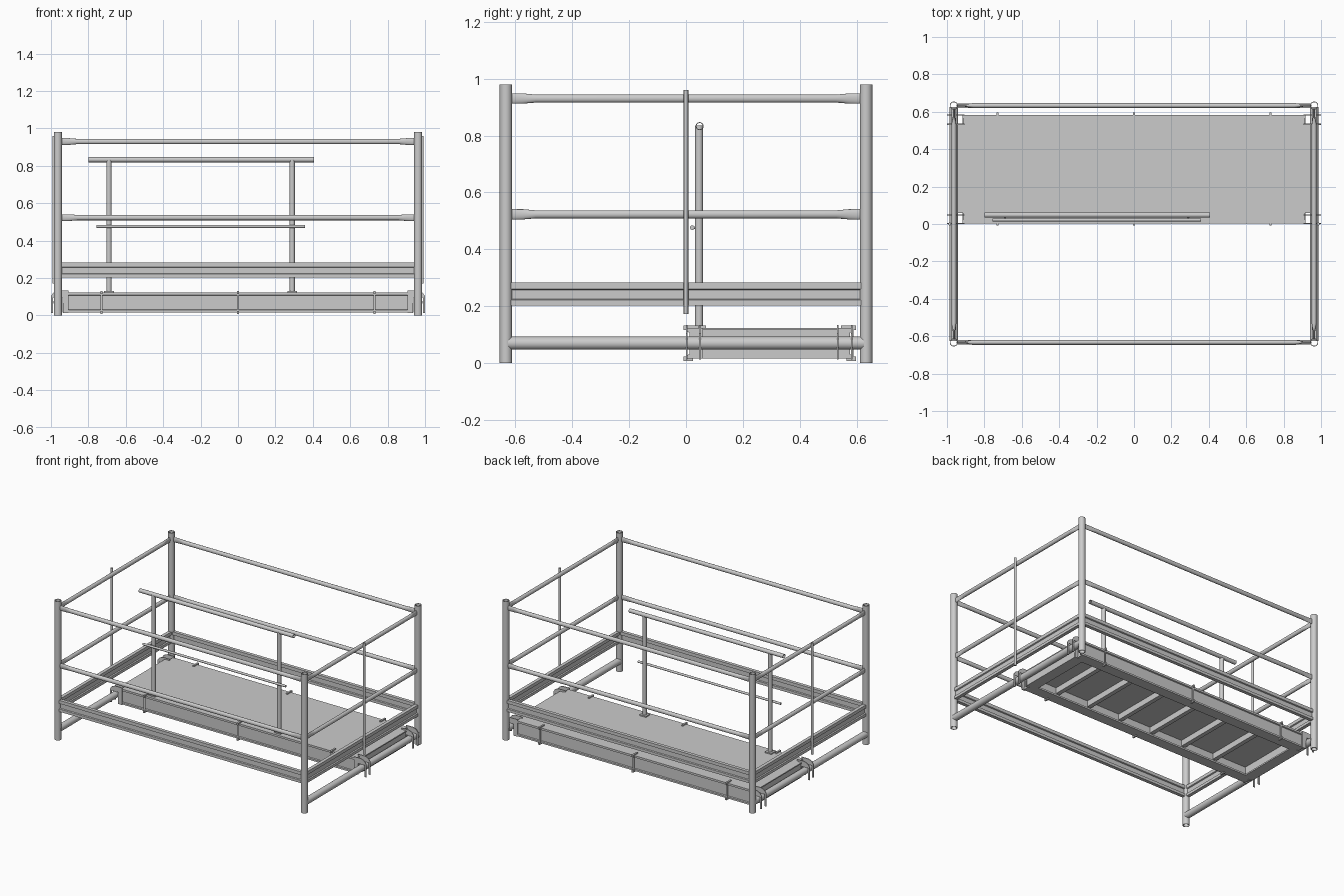
import bpy, bmesh, math

if "Cube" in bpy.data.objects:
    bpy.data.objects.remove(bpy.data.objects["Cube"])


def finish(name, bm, smooth=False):
    bmesh.ops.recalc_face_normals(bm, faces=bm.faces)
    me = bpy.data.meshes.new(name)
    bm.to_mesh(me)
    bm.free()
    ob = bpy.data.objects.new(name, me)
    bpy.context.collection.objects.link(ob)
    if smooth:
        bpy.ops.object.select_all(action='DESELECT')
        ob.select_set(True)
        bpy.context.view_layer.objects.active = ob
        bpy.ops.object.shade_smooth_by_angle(angle=math.radians(35))
    return ob


def place(axis, t, a, b):
    # axis x: (a,b)=(y,z); axis y: (x,z); axis z: (x,y)
    return {'x': (t, a, b), 'y': (a, t, b), 'z': (a, b, t)}[axis]


def prism(name, pts, axis, t0, t1):
    bm = bmesh.new()
    r0 = [bm.verts.new(place(axis, t0, *p)) for p in pts]
    r1 = [bm.verts.new(place(axis, t1, *p)) for p in pts]
    n = len(pts)
    for i in range(n):
        j = (i + 1) % n
        bm.faces.new((r0[i], r0[j], r1[j], r1[i]))
    bm.faces.new(r0)
    bm.faces.new(r1)
    return finish(name, bm)


def box(name, x0, x1, y0, y1, z0, z1):
    return prism(name, [(x0, y0), (x1, y0), (x1, y1), (x0, y1)], 'z', z0, z1)


def tube(name, axis, ca, cb, rings, loop=False, n=24):
    # rings: (position, radius a, radius b); loop joins last ring to first
    bm = bmesh.new()
    rs = []
    for t, ra, rb in rings:
        rs.append([bm.verts.new(place(axis, t, ca + ra * math.cos(2 * math.pi * i / n),
                                      cb + rb * math.sin(2 * math.pi * i / n)))
                   for i in range(n)])
    pairs = list(zip(rs, rs[1:])) + ([(rs[-1], rs[0])] if loop else [])
    for p, q in pairs:
        for i in range(n):
            j = (i + 1) % n
            bm.faces.new((p[i], p[j], q[j], q[i]))
    if not loop:
        bm.faces.new(rs[0])
        bm.faces.new(rs[-1])
    return finish(name, bm, True)


def pipe(name, axis, ca, cb, t0, t1, r, wall):
    i = r - wall
    return tube(name, axis, ca, cb, [(t0, r, r), (t1, r, r), (t1, i, i), (t0, i, i)], True)


def rail(name, axis, c, z, half):
    # round rail with flattened ends
    f, r = (0.006, 0.018), (0.014, 0.014)
    prof = [(half, f), (half - 0.045, f), (half - 0.09, r)]
    rings = [(-t, *s) for t, s in prof] + [(t, *s) for t, s in reversed(prof)]
    return tube(name, axis, c, z, rings)


PX, PY = 0.963, 0.633

# Corner posts
for sx in (-1, 1):
    for sy in (-1, 1):
        pipe("corner_post", 'z', sx * PX, sy * PY, 0, 0.98, 0.022, 0.004)

# Guard rails and toe boards on all four sides
toe = [(0.012, 0.203), (0.012, 0.222), (0.004, 0.225), (0.004, 0.257), (0.012, 0.260),
       (0.012, 0.283)]
for s in (-1, 1):
    for z in (0.93, 0.523):
        rail("long_guard_rail", 'x', s * PY, z, PX - 0.015)
        rail("short_guard_rail", 'y', s * PX, z, PY - 0.015)
    ring = toe + [(-d, z) for d, z in reversed(toe)]
    prism("long_toe_board", [(s * PY + d, z) for d, z in ring], 'x', -PX + 0.018, PX - 0.018)
    prism("short_toe_board", [(s * PX + d, z) for d, z in ring], 'y', -PY + 0.018, PY - 0.018)
    # Lower end tube and upright locking rod
    pipe("lower_end_tube", 'y', s * PX, 0.07, -PY + 0.008, PY - 0.008, 0.023, 0.004)
    tube("upright_rod", 'z', s * 0.985, 0, [(0.172, .008, .008), (0.96, .008, .008)], n=16)

# Deck plate with notched corners
Y0, Y1, YC = 0.004, 0.584, 0.294
prism("deck_plate", [(-0.915, Y0), (0.915, Y0), (0.915, 0.058), (0.943, 0.058),
                     (0.943, 0.53), (0.915, 0.53), (0.915, Y1), (-0.915, Y1),
                     (-0.915, 0.53), (-0.943, 0.53), (-0.943, 0.058), (-0.915, 0.058)],
      'z', 0.116, 0.124)

# Side beams with outward lips, and wide bottom flange
beam = [(0.290, 0.117), (0.290, 0.110), (0.282, 0.107), (0.282, 0.031), (0.290, 0.028),
        (0.290, 0.016), (0.215, 0.016), (0.215, 0.028), (0.272, 0.028), (0.272, 0.117)]
for s in (-1, 1):
    prism("deck_side_beam", [(YC + s * d, z) for d, z in beam], 'x', -0.918, 0.918)

# Deck end plates and cross ribs
for s in (-1, 1):
    box("deck_end_plate", s * 0.925, s * 0.937, 0.058, 0.53, 0.016, 0.117)
    box("deck_end_flange", s * 0.86, s * 0.93, 0.058, 0.53, 0.016, 0.026)
    box("deck_end_web", s * 0.905, s * 0.915, Y0 + 0.01, Y1 - 0.01, 0.016, 0.117)
for i in range(6):
    x = -0.65 + 0.26 * i
    box("deck_rib", x - 0.015, x + 0.015, 0.02, 0.568, 0.075, 0.117)

# Hooks over the end tubes: two plates per corner
hook = [(0.905, 0.014), (0.935, 0.014), (0.938, 0.095), (0.988, 0.095), (0.988, 0.012),
        (1.0, 0.012), (1.0, 0.104), (0.985, 0.124), (0.96, 0.134), (0.905, 0.134)]
for s in (-1, 1):
    for y in (0.0, 0.046, 0.53, 0.58):
        prism("deck_hook", [(s * x, z) for x, z in hook], 'y', y, y + 0.006)

# Clips wrapped round the deck edges
clip = [(0.25, 0.132), (0.303, 0.132), (0.303, 0.116), (0.294, 0.116), (0.294, 0.024),
        (0.303, 0.024), (0.303, 0.008), (0.27, 0.008), (0.27, 0.016), (0.289, 0.016),
        (0.289, 0.124), (0.25, 0.124)]
for x in (-0.73, 0, 0.73):
    for s in (-1, 1):
        prism("edge_clip", [(YC + s * d, z) for d, z in clip], 'x', x - 0.006, x + 0.006)

# Free-standing inner handrail
GY = 0.046
for x in (-0.69, 0.29):
    tube("handrail_post", 'z', x, GY, [(0.124, .014, .014), (0.835, .014, .014)])
    box("handrail_foot", x - 0.026, x + 0.026, 0.022, 0.07, 0.124, 0.132)
pipe("handrail_top", 'x', GY + 0.002, 0.833, -0.8, 0.405, 0.014, 0.003)
tube("handrail_mid_rod", 'x', 0.022, 0.476, [(-0.757, .008, .008), (0.358, .008, .008)], n=16)
for x in (-0.69, 0.29):
    tube("mid_rod_bracket", 'y', x, 0.476, [(0.02, .005, .005), (0.04, .005, .005)], n=12)
